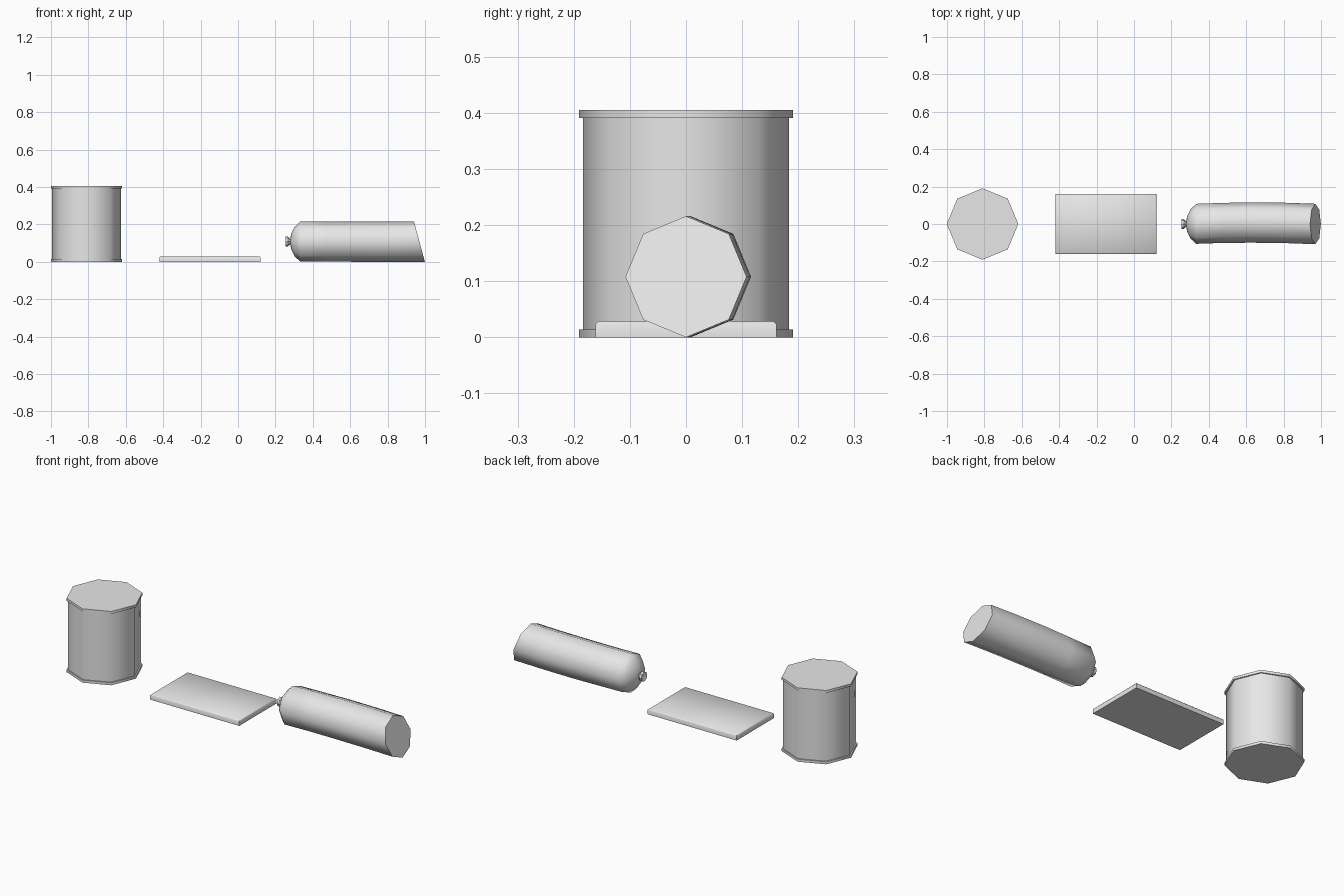
import bpy, bmesh
from math import cos, sin, pi, radians
from mathutils import Vector

cube = bpy.data.objects.get("Cube")
if cube:
    bpy.data.objects.remove(cube)

SIDES = 8

grey = bpy.data.materials.new("plain grey")
grey.use_nodes = True
grey.diffuse_color = (0.8, 0.8, 0.8, 1)
grey.node_tree.nodes["Principled BSDF"].inputs["Base Color"].default_value = (0.8, 0.8, 0.8, 1)


def finish(bm, name, angle):
    """Turn a bmesh into a smooth-shaded object with sharp edges kept."""
    bmesh.ops.recalc_face_normals(bm, faces=bm.faces)
    mesh = bpy.data.meshes.new(name)
    bm.to_mesh(mesh)
    bm.free()
    mesh.materials.append(grey)
    obj = bpy.data.objects.new(name, mesh)
    bpy.context.collection.objects.link(obj)
    bpy.ops.object.select_all(action="DESELECT")
    obj.select_set(True)
    bpy.context.view_layer.objects.active = obj
    bpy.ops.object.shade_smooth_by_angle(angle=radians(angle))
    return obj


def loft(name, rings, angle=50):
    """Skin a list of point rings and cap both ends."""
    bm = bmesh.new()
    loops = [[bm.verts.new(p) for p in ring] for ring in rings]
    for a, b in zip(loops, loops[1:]):
        for i in range(SIDES):
            j = (i + 1) % SIDES
            bm.faces.new((a[i], a[j], b[j], b[i]))
    bm.faces.new(loops[0])
    bm.faces.new(loops[-1])
    return finish(bm, name, angle)


def can_part(name, radius, z0, z1, angle):
    turns = [2 * pi * i / SIDES for i in range(SIDES)]
    return loft(name, [[Vector((-0.81 + radius * cos(t), radius * sin(t), z)) for t in turns]
                       for z in (z0, z1)], angle)


def tube_ring(x, radius, y=0.0, slant=0.0):
    """Upright ring across the tube; slant pushes its top back and its foot out."""
    turns = [2 * pi * i / SIDES for i in range(SIDES)]
    return [Vector((x - slant * sin(t), y + radius * cos(t), 0.108 + radius * sin(t)))
            for t in turns]


# Octagonal can with a rim at each end
can_part("can_body", 0.184, 0.01, 0.395, 50)
can_part("can_bottom_rim", 0.191, 0, 0.014, 50)
can_part("can_top_rim", 0.191, 0.391, 0.405, 50)

# Thin slab with softened upper edges
bm = bmesh.new()
bmesh.ops.create_cube(bm, size=1)
for v in bm.verts:
    v.co = Vector((v.co.x * 0.54 - 0.15, v.co.y * 0.322, (v.co.z + 0.5) * 0.029))
top_edges = [e for e in bm.edges if all(v.co.z > 0.02 for v in e.verts)]
bmesh.ops.bevel(bm, geom=top_edges, offset=0.005, segments=1, affect="EDGES")
finish(bm, "slab", 60)

# Slightly bent tube, domed at one end and cut at a slant at the other
loft("tube_body", [
    tube_ring(0.279, 0.012),
    tube_ring(0.284, 0.042),
    tube_ring(0.303, 0.079),
    tube_ring(0.333, 0.107, 0.001),
    tube_ring(0.48, 0.107, 0.006),
    tube_ring(0.63, 0.108, 0.008),
    tube_ring(0.80, 0.108, 0.006),
    tube_ring(0.97, 0.108, 0, 0.029),
])

# Flared knot tied off at the domed end
loft("tube_knot", [
    tube_ring(0.260, 0.006),
    tube_ring(0.253, 0.026),
    tube_ring(0.266, 0.026),
    tube_ring(0.283, 0.012),
], 30)
